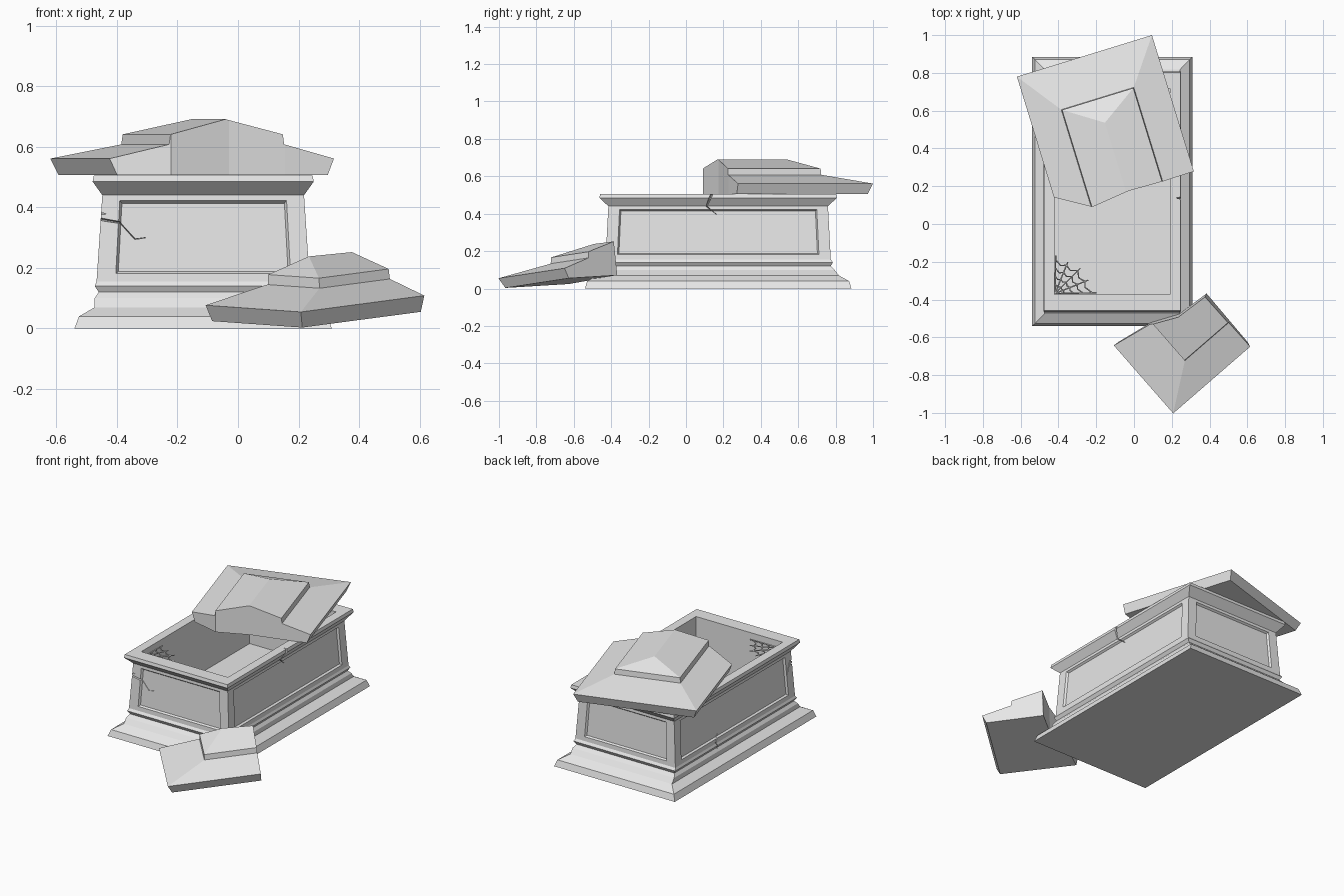
import bpy, bmesh, math
from mathutils import Vector, Matrix

if "Cube" in bpy.data.objects:
    bpy.data.objects.remove(bpy.data.objects["Cube"])

stone = bpy.data.materials.new("pale_stone")
stone.diffuse_color = (0.8, 0.8, 0.8, 1)
stone.use_nodes = True
stone.node_tree.nodes["Principled BSDF"].inputs["Base Color"].default_value = stone.diffuse_color
CX, CY = -0.115, 0.172          # centre of the tomb box


def finish(bm, name):
    bmesh.ops.recalc_face_normals(bm, faces=bm.faces)
    me = bpy.data.meshes.new(name)
    bm.to_mesh(me)
    bm.free()
    me.materials.append(stone)
    ob = bpy.data.objects.new(name, me)
    bpy.context.collection.objects.link(ob)
    return ob


def boolean(ob, cutter, op):
    """Apply a boolean and throw the cutter away."""
    m = ob.modifiers.new("cut", 'BOOLEAN')
    m.operation, m.solver, m.object = op, 'EXACT', cutter
    bpy.context.view_layer.update()
    dg = bpy.context.evaluated_depsgraph_get()
    me = bpy.data.meshes.new_from_object(ob.evaluated_get(dg))
    ob.modifiers.clear()
    ob.data = me
    bpy.data.objects.remove(cutter)


def bridge(bm, a, b):
    n = len(a)
    return [bm.faces.new((a[i], a[(i + 1) % n], b[(i + 1) % n], b[i])) for i in range(n)]


def rect(bm, x0, x1, y0, y1, z):
    return [bm.verts.new(p) for p in ((x0, y0, z), (x1, y0, z), (x1, y1, z), (x0, y1, z))]


# --- tomb box: stacked moulding rings (half x, half y, z), then the cavity ---
profile = [(.425, .7125, 0), (.41, .70, .04), (.358, .645, .07), (.358, .622, .10),
           (.345, .602, .12), (.358, .613, .14), (.352, .602, .155), (.333, .587, .44),
           (.365, .635, .485), (.361, .631, .505), (.305, .545, .505), (.305, .545, .14)]
bm = bmesh.new()
rings = [rect(bm, CX - hx, CX + hx, CY - hy, CY + hy, z) for hx, hy, z in profile]
bm.faces.new(rings[0])
walls = []
for i in range(len(rings) - 1):
    f = bridge(bm, rings[i], rings[i + 1])
    if i == 6:
        walls = f
bm.faces.new(rings[-1])

# recessed panel in each wall
for f in walls:
    corners = list(f.verts)
    a, b, c, d = [v.co.copy() for v in corners]
    w, h = (b - a).length, (d - a).length
    n = (b - a).cross(d - a).normalized()

    def ring(mx, lo, hi, depth):
        out = []
        for u, v in ((mx / w, lo / h), (1 - mx / w, lo / h),
                     (1 - mx / w, 1 - hi / h), (mx / w, 1 - hi / h)):
            p = a.lerp(b, u).lerp(d.lerp(c, u), v) - n * depth
            out.append(bm.verts.new(p))
        return out
    bm.faces.remove(f)
    outer = ring(.062, .027, .018, 0)
    inner = ring(.070, .034, .026, .012)
    bridge(bm, corners, outer)
    bridge(bm, outer, inner)
    bm.faces.new(inner)
box = finish(bm, "tomb_box")


# --- cracks: V-shaped grooves following a zigzag ---
def crack(points, normal, width=.006, depth=.024):
    n = Vector(normal)
    pts = [Vector(p) for p in points]
    bm = bmesh.new()
    secs = []
    for i, p in enumerate(pts):
        t = (pts[min(i + 1, len(pts) - 1)] - pts[max(i - 1, 0)])
        t = (t - n * t.dot(n)).normalized()
        s = n.cross(t) * width * (1 - .75 * i / (len(pts) - 1))
        secs.append([bm.verts.new(q) for q in (p + s * 1.6 + n * .02, p - s * 1.6 + n * .02, p - n * depth)])
    for q, r in zip(secs, secs[1:]):
        bridge(bm, q, r)
    bm.faces.new(secs[0])
    bm.faces.new(secs[-1])
    boolean(box, finish(bm, "crack_cutter"), 'DIFFERENCE')


crack([(-.475, -.422, .365), (-.39, -.422, .35), (-.34, -.422, .295), (-.305, -.422, .30)], (0, -1, 0))
crack([(-.455, -.45, .365), (-.455, -.40, .385), (-.455, -.36, .30)], (-1, 0, 0))
crack([(.25, .145, .52), (.218, .11, .44), (.222, .165, .395)], (1, 0, 0))
crack([(-.467, .33, .20), (-.472, .37, .165), (-.467, .345, .115)], (-1, 0, 0))


# --- broken lid: full hipped lid (x along, y across), clipped to a jagged outline ---
def lid_piece(name, outline, matrix):
    W, L = .748, 1.5
    bm = bmesh.new()
    rs = [rect(bm, i, L - i, j, W - j, z) for i, j, z in
          ((.022, .022, 0), (0, 0, .055), (.236, .173, .102), (.239, .177, .135))]
    bm.faces.new(rs[0])
    for p, q in zip(rs, rs[1:]):
        bridge(bm, p, q)
    r0, r1 = bm.verts.new((.37, W / 2, .185)), bm.verts.new((L - .37, W / 2, .185))
    a, b, c, d = rs[-1]
    for f in ((a, b, r1, r0), (b, c, r1), (c, d, r0, r1), (d, a, r0)):
        bm.faces.new(f)
    lid = finish(bm, name)
    bm = bmesh.new()
    lo = [bm.verts.new((x, y, -.1)) for x, y in outline]
    hi = [bm.verts.new((x, y, .4)) for x, y in outline]
    bridge(bm, lo, hi)
    bm.faces.new(lo)
    bm.faces.new(hi)
    boolean(lid, finish(bm, "break_cutter"), 'INTERSECT')
    lid.data.transform(matrix)
    return lid


def frame(origin, along, across):
    x = Vector(along).normalized()
    z = x.cross(Vector(across)).normalized()
    y = z.cross(x)
    m = Matrix((x, y, z)).transposed().to_4x4()
    m.translation = origin
    return m


lid_piece("lid_large_piece",
          [(-.1, -.1), (.61, -.1), (.67, .003), (.777, .179), (.752, .386),
           (.757, .578), (.755, .742), (.755, .85), (-.1, .85)],
          frame((-.62, .78, .506), (.294, -.956, 0), (.956, .294, 0)))
lid_piece("lid_fallen_piece",
          [(-.1, -.1), (.542, -.1), (.542, 0), (.548, .362), (.37, .374),
           (.22, .44), (0, .478), (-.1, .5)],
          frame((.21, -.997, 0), (.756, .655, .10), (-.669, .743, .045)))

# --- spider web in the front left corner of the cavity ---
cu = bpy.data.curves.new("spider_web", 'CURVE')
cu.dimensions = '3D'
cu.bevel_depth = .0035
cu.bevel_resolution = 0
corner = Vector((-.418, -.368, .465))


def strand(pts):
    sp = cu.splines.new('POLY')
    sp.points.add(len(pts) - 1)
    for q, p in zip(sp.points, pts):
        q.co = (*p, 1)


def polar(r, deg):
    return corner + Vector((r * math.cos(math.radians(deg)), r * math.sin(math.radians(deg)), 0))


spokes = [(1, .22), (22, .19), (45, .19), (68, .18), (89, .20)]
for deg, r in spokes:
    strand([corner, polar(r, deg)])
for k in (.25, .45, .67, .9):
    for (d0, r0), (d1, r1) in zip(spokes, spokes[1:]):
        strand([polar(k * r0, d0), polar(k * (r0 + r1) * .44, (d0 + d1) / 2), polar(k * r1, d1)])
web = bpy.data.objects.new("spider_web", cu)
cu.materials.append(stone)
bpy.context.collection.objects.link(web)
bpy.context.view_layer.objects.active = web
web.select_set(True)
bpy.ops.object.convert(target='MESH')
